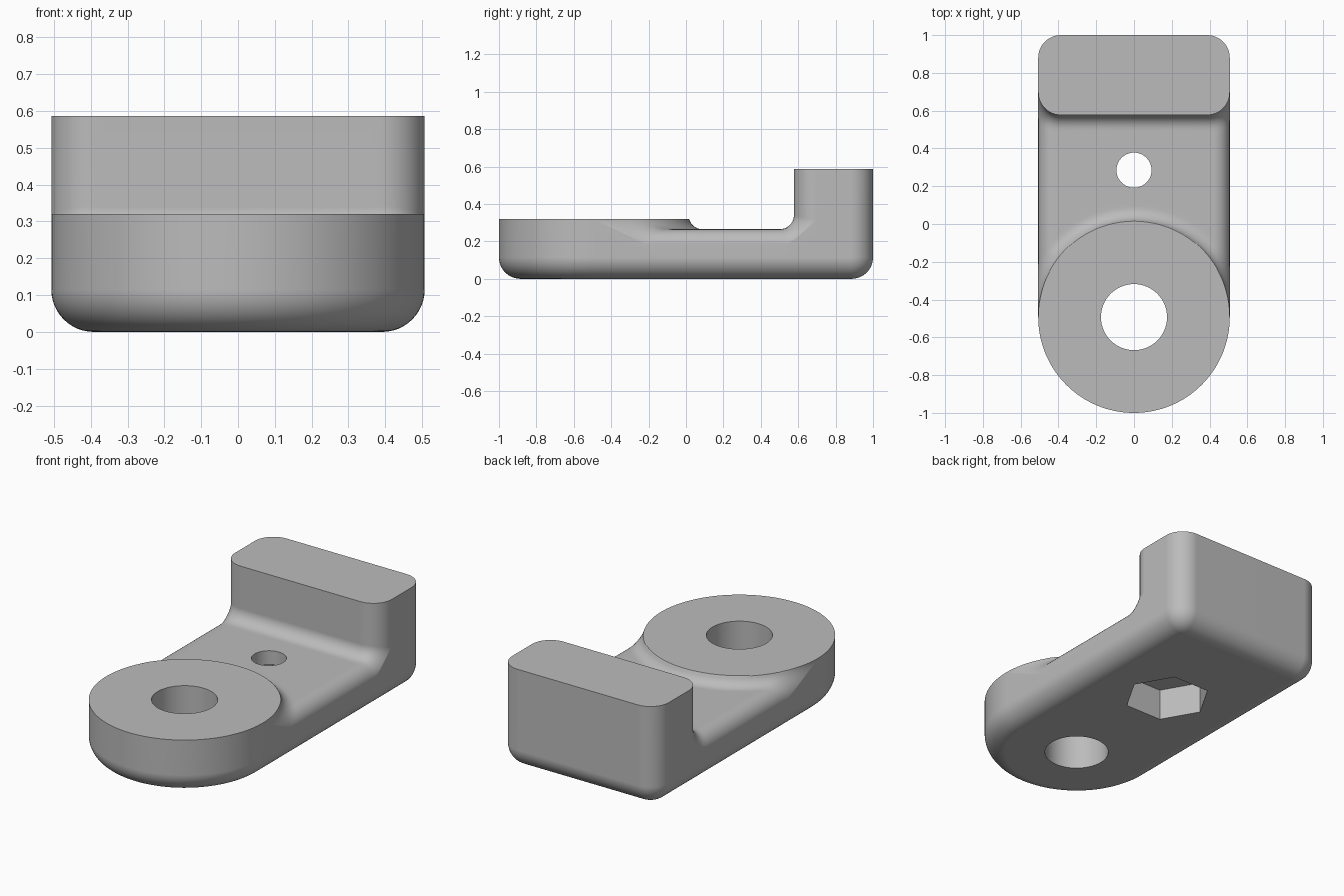
import bpy, bmesh
from math import sin, cos, pi, sqrt, hypot, radians

cube = bpy.data.objects.get("Cube")
if cube:
    bpy.data.objects.remove(cube, do_unlink=True)

W = 0.507                 # half width and boss radius
YC = W - 1.0              # boss centre
BOSS, PLATE, BLOCK = 0.32, 0.265, 0.587   # top heights
BLOCK_Y, CORNER = 0.577, 0.12             # block front and corner radius
BOTTOM_R, EDGE_R, FILLET = 0.115, 0.085, 0.075
COLS, ROWS, STEPS = 64, 40, 12


def arc(cx, cy, r, start, end, n):
    return [(cx + r * cos(start + (end - start) * i / n),
             cy + r * sin(start + (end - start) * i / n)) for i in range(n + 1)]


def box_distance(qx, qy, r):
    return hypot(max(qx, 0), max(qy, 0)) + min(max(qx, qy), 0) - r


def blend_height(x, y):
    """Height of the rounded plate blended into the boss and the block."""
    qx = abs(x) - (W - EDGE_R)
    boss = hypot(x, y - YC) - W
    block = box_distance(abs(x) - (W - CORNER), BLOCK_Y + CORNER - y, CORNER)
    wall = max(min(boss, block), 0)
    low, high = BOTTOM_R, PLATE + FILLET
    for _ in range(40):
        z = (low + high) / 2
        plate = box_distance(qx, z - PLATE + EDGE_R, EDGE_R)
        d = max(FILLET, min(plate, wall)) - hypot(max(FILLET - plate, 0), max(FILLET - wall, 0))
        if d < 0:
            low = z
        else:
            high = z
    return low


def web_column(i):
    """Points from the boss to the block at one x position."""
    x = -W * cos(pi * i / COLS)
    y0 = YC + sqrt(max(W * W - x * x, 0))
    q = max(abs(x) - (W - CORNER), 0)
    y1 = BLOCK_Y + CORNER - sqrt(max(CORNER ** 2 - q * q, 0))
    points = []
    for k in range(ROWS + 1):
        y = y0 + (y1 - y0) * (1 - cos(pi * k / ROWS)) / 2
        z = blend_height(x, y)
        if k < ROWS / 2:
            z = BOSS if k == 0 else min(z, BOSS)
        points.append((x, y, z))
    return points


web = [web_column(i) for i in range(COLS + 1)]
side_ys = [p[1] for p in web[COLS]][1:]


def back_corners(d):
    c = W - CORNER
    return (arc(c, 1 - CORNER, CORNER - d, 0, pi / 2, STEPS)
            + arc(-c, 1 - CORNER, CORNER - d, pi / 2, pi, STEPS))


def outline(d):
    return (arc(0, YC, W - d, pi, 2 * pi, COLS)
            + [(W - d, y) for y in side_ys]
            + back_corners(d)
            + [(d - W, y) for y in reversed(side_ys)])


bm = bmesh.new()


def face(points):
    bm.faces.new([bm.verts.new(p) for p in points])


def at(points, z):
    return [(p[0], p[1], z) for p in points]


def wall(lower, upper):
    for k in range(len(lower) - 1):
        face((lower[k], lower[k + 1], upper[k + 1], upper[k]))


# Underside with rounded lower edge
rings = []
for k in range(STEPS + 1):
    a = pi / 2 * k / STEPS
    rings.append(at(outline(BOTTOM_R * (1 - sin(a))), BOTTOM_R * (1 - cos(a))))
face(rings[0][::-1])
for lower, upper in zip(rings, rings[1:]):
    wall(lower + lower[:1], upper + upper[:1])

# Round boss
front = arc(0, YC, W, pi, 2 * pi, COLS)
wall(at(front, BOTTOM_R), at(front, BOSS))
boss_rim = [column[0] for column in web]
face(at(front, BOSS) + boss_rim[-2:0:-1])

# Plate with blended top and straight sides
for left, right in zip(web, web[1:]):
    wall(left, right)
for column in (web[0], web[-1]):
    wall(at(column, BOTTOM_R), column)

# Raised end block
block_foot = [column[-1] for column in web]
wall(block_foot, at(block_foot, BLOCK))
corners = back_corners(0)
wall(at(corners, BOTTOM_R), at(corners, BLOCK))
face(at(block_foot, BLOCK) + at(corners, BLOCK))
for foot, corner in ((block_foot[-1], corners[0]), (block_foot[0], corners[-1])):
    face(at([foot, corner], BOTTOM_R) + at([corner, foot], BLOCK) + [foot])

bmesh.ops.remove_doubles(bm, verts=bm.verts[:], dist=0.00001)
bmesh.ops.recalc_face_normals(bm, faces=bm.faces[:])
mesh = bpy.data.meshes.new("clamp_body")
bm.to_mesh(mesh)
bm.free()
body = bpy.data.objects.new("clamp_body", mesh)
bpy.context.collection.objects.link(body)

grey = bpy.data.materials.new("plain grey")
grey.use_nodes = True
grey.diffuse_color = (0.5, 0.5, 0.5, 1)
for node in grey.node_tree.nodes:
    if node.type == 'BSDF_PRINCIPLED':
        node.inputs["Base Color"].default_value = (0.5, 0.5, 0.5, 1)
mesh.materials.append(grey)


def cut(name, sides, radius, y, bottom, top, turn=0):
    bpy.ops.mesh.primitive_cylinder_add(vertices=sides, radius=radius, depth=top - bottom,
                                        location=(0, y, (bottom + top) / 2),
                                        rotation=(0, 0, turn))
    cutter = bpy.context.object
    cutter.name = name
    cutter.hide_render = True
    cutter.data.materials.append(grey)
    mod = body.modifiers.new(name, 'BOOLEAN')
    mod.operation = 'DIFFERENCE'
    mod.solver = 'EXACT'
    mod.object = cutter
    select_body()
    bpy.ops.object.modifier_apply(modifier=mod.name)
    bpy.data.objects.remove(cutter, do_unlink=True)


def select_body():
    bpy.ops.object.select_all(action='DESELECT')
    body.select_set(True)
    bpy.context.view_layer.objects.active = body


# Main bore, screw hole and hexagonal nut pocket
cut("main_bore", 64, 0.175, YC, -0.5, 1)
cut("screw_hole", 48, 0.093, 0.285, -0.5, 1)
cut("nut_pocket", 6, 0.236, 0.285, -0.5, 0.185, radians(30))

# Smooth shading with crisp edges
select_body()
bpy.ops.object.shade_smooth_by_angle(angle=radians(32))
weighted = body.modifiers.new("weighted_normals", 'WEIGHTED_NORMAL')
weighted.keep_sharp = True
